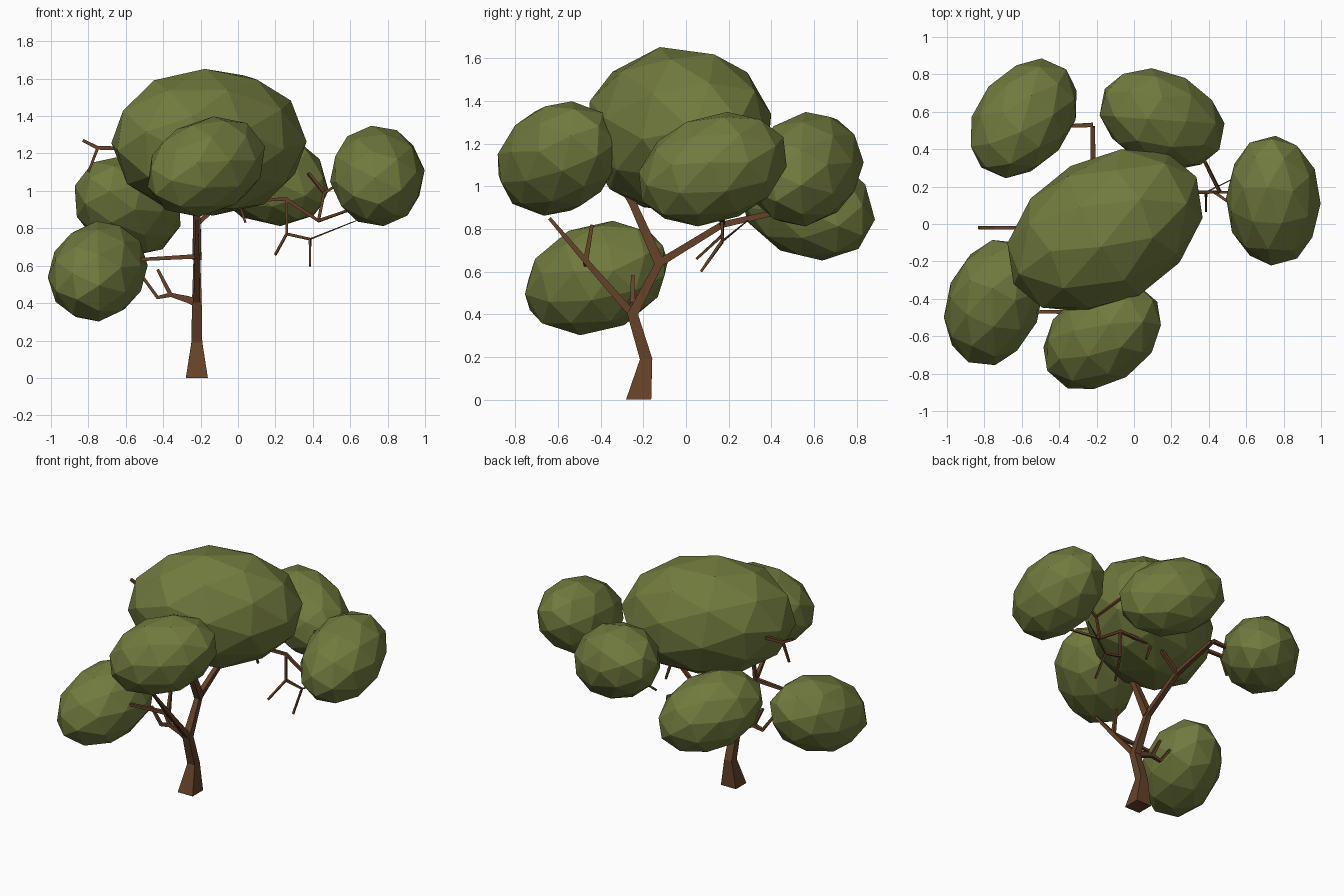
import bpy
import bmesh
from math import radians
from mathutils import Matrix, Vector, Euler

cube = bpy.data.objects.get("Cube")
if cube:
    bpy.data.objects.remove(cube, do_unlink=True)


def make_material(name, colour):
    mat = bpy.data.materials.new(name)
    mat.use_nodes = True
    mat.diffuse_color = colour
    for node in mat.node_tree.nodes:
        if node.type == 'BSDF_PRINCIPLED':
            node.inputs["Base Color"].default_value = colour
            node.inputs["Roughness"].default_value = 0.9
    return mat


leaf_green = make_material("leaf green", (0.165, 0.195, 0.048, 1))
bark_brown = make_material("bark brown", (0.13, 0.055, 0.022, 1))


def finish(bm, name, material):
    bmesh.ops.recalc_face_normals(bm, faces=bm.faces[:])
    mesh = bpy.data.meshes.new(name)
    bm.to_mesh(mesh)
    bm.free()
    mesh.materials.append(material)
    obj = bpy.data.objects.new(name, mesh)
    bpy.context.collection.objects.link(obj)
    return obj


def foliage(name, centre, size, heading, tilt):
    """Faceted egg shape: long axis turned to a heading, then tipped upward."""
    place = (Matrix.Translation(centre)
             @ Matrix.Rotation(radians(heading), 4, 'Z')
             @ Matrix.Rotation(radians(-tilt), 4, 'Y')
             @ Matrix.Diagonal((*size, 1))
             @ Euler((0.5, 0.3, 0.2)).to_matrix().to_4x4())
    bm = bmesh.new()
    bmesh.ops.create_icosphere(bm, subdivisions=2, radius=1, matrix=place)
    finish(bm, name, leaf_green)


def branch(name, points, radii):
    """Square tapered limb through the points, radii given along its length."""
    points = [Vector(p) for p in points]
    last = len(points) - 1
    if len(radii) == 2:
        start, end = radii
        radii = [start + (end - start) * i / last for i in range(last + 1)]
    # reference axis: the one the limb moves along least
    travel = [sum(abs(b[k] - a[k]) for a, b in zip(points, points[1:]))
              for k in range(3)]
    axis = Vector((0, 0, 0))
    axis[travel.index(min(travel))] = 1
    bm = bmesh.new()
    rings = []
    for i, (point, radius) in enumerate(zip(points, radii)):
        along = Vector((0, 0, 0))
        if i > 0:
            along += (point - points[i - 1]).normalized()
        if i < last:
            along += (points[i + 1] - point).normalized()
        if point.z == 0:
            along = Vector((0, 0, 1))
        along.normalize()
        side = (axis - along * axis.dot(along)).normalized()
        other = along.cross(side)
        rings.append([bm.verts.new(point + (side * a + other * b) * radius)
                      for a, b in ((1, 1), (-1, 1), (-1, -1), (1, -1))])
    for low, high in zip(rings, rings[1:]):
        for k in range(4):
            n = (k + 1) % 4
            bm.faces.new((low[k], low[n], high[n], high[k]))
    bm.faces.new(rings[0])
    bm.faces.new(rings[-1])
    finish(bm, name, bark_brown)


# Foliage: one large crown and five smaller clumps around it
foliage("crown_foliage", (-0.155, -0.035, 1.26), (0.57, 0.395, 0.4), 31, 0)
clumps = {
    "front_foliage": ((-0.17, -0.6, 1.13), 36),
    "low_front_foliage": ((-0.75, -0.42, 0.57), 71),
    "back_right_foliage": ((-0.59, 0.565, 0.92), 233),
    "back_foliage": ((0.15, 0.56, 1.08), 156),
    "left_foliage": ((0.745, 0.125, 1.08), 92),
}
for clump_name, (clump_centre, clump_heading) in clumps.items():
    foliage(clump_name, clump_centre, (0.365, 0.255, 0.255), clump_heading, 20)

# Trunk with flared foot, and its main fork
X = -0.22
thick, medium, thin, twig = 0.024, 0.012, 0.008, 0.006
fork = (X, -0.25, 0.4)
upper_fork = (X, -0.125, 0.64)
crown_fork = (X, -0.25, 0.92)
back_fork = (X, 0.17, 0.82)
front_fork = (X, -0.47, 0.65)

branch("trunk", [(X, -0.222, 0), (X, -0.187, 0.19), fork, upper_fork],
       (0.059, 0.029, 0.026, 0.018))
branch("crown_limb", [upper_fork, crown_fork, (X, -0.36, 1.1)], (thick, medium))
branch("crown_inner_limb", [crown_fork, (X, -0.02, 1.22)], (0.015, medium))

# Front limb
branch("front_limb", [fork, front_fork, (X, -0.64, 0.85)], (0.018, thin))
branch("front_shoot", [front_fork, (X, -0.44, 0.82)], (medium, thin))
branch("front_side_limb", [front_fork, (-0.58, -0.47, 0.63)], (medium, thin))

# Low side limb
low_fork = (-0.36, -0.25, 0.445)
branch("low_limb", [fork, (-0.27, -0.25, 0.42), low_fork, (-0.43, -0.25, 0.58)],
       (0.022, 0.018, medium, thin))
branch("low_shoot", [low_fork, (-0.43, -0.25, 0.43), (-0.51, -0.25, 0.54)],
       (medium, thin))

# Back limb reaching to the rear clumps
branch("back_limb", [upper_fork, back_fork, (X, 0.52, 0.9)], (0.018, medium))
branch("back_turn", [(X, 0.53, 0.9), (-0.45, 0.52, 0.9)], (medium, thin))

# Long limb reaching to the left clump, with its twigs
long_fork = (0.26, 0.17, 0.955)
hanging_fork = (0.26, 0.17, 0.77)
twig_fork = (0.385, 0.17, 0.742)
outer_fork = (0.43, 0.17, 0.84)
raised_fork = (0.46, 0.17, 0.99)
branch("long_limb", [back_fork, (-0.08, 0.17, 0.95), long_fork, outer_fork],
       (medium, thin))
branch("long_limb_spur", [(0, 0.17, 0.95), (0.04, 0.17, 0.83)], (thin, twig))
branch("outer_shoot", [outer_fork, (0.6, 0.05, 0.9)], (thin, twig))
branch("raised_shoot", [outer_fork, raised_fork, (0.38, 0.33, 1.09)], (thin, thin))
branch("raised_twig", [raised_fork, (0.53, 0.17, 1.03)], (thin, twig))
branch("hanging_limb", [long_fork, hanging_fork, (0.2, 0.05, 0.66)], (thin, twig))
branch("hanging_side", [hanging_fork, twig_fork, (0.385, 0.07, 0.6)], (thin, twig))
branch("fine_twig", [twig_fork, (0.63, 0.29, 0.84)], (0.004, 0.002))

# High limb emerging from the right of the crown
high_fork = (-0.75, -0.02, 1.23)
branch("high_limb", [(X, -0.02, 1.22), high_fork, (-0.83, -0.02, 1.27)],
       (medium, thin))
branch("high_twig", [high_fork, (-0.8, -0.02, 1.1)], (thin, twig))
